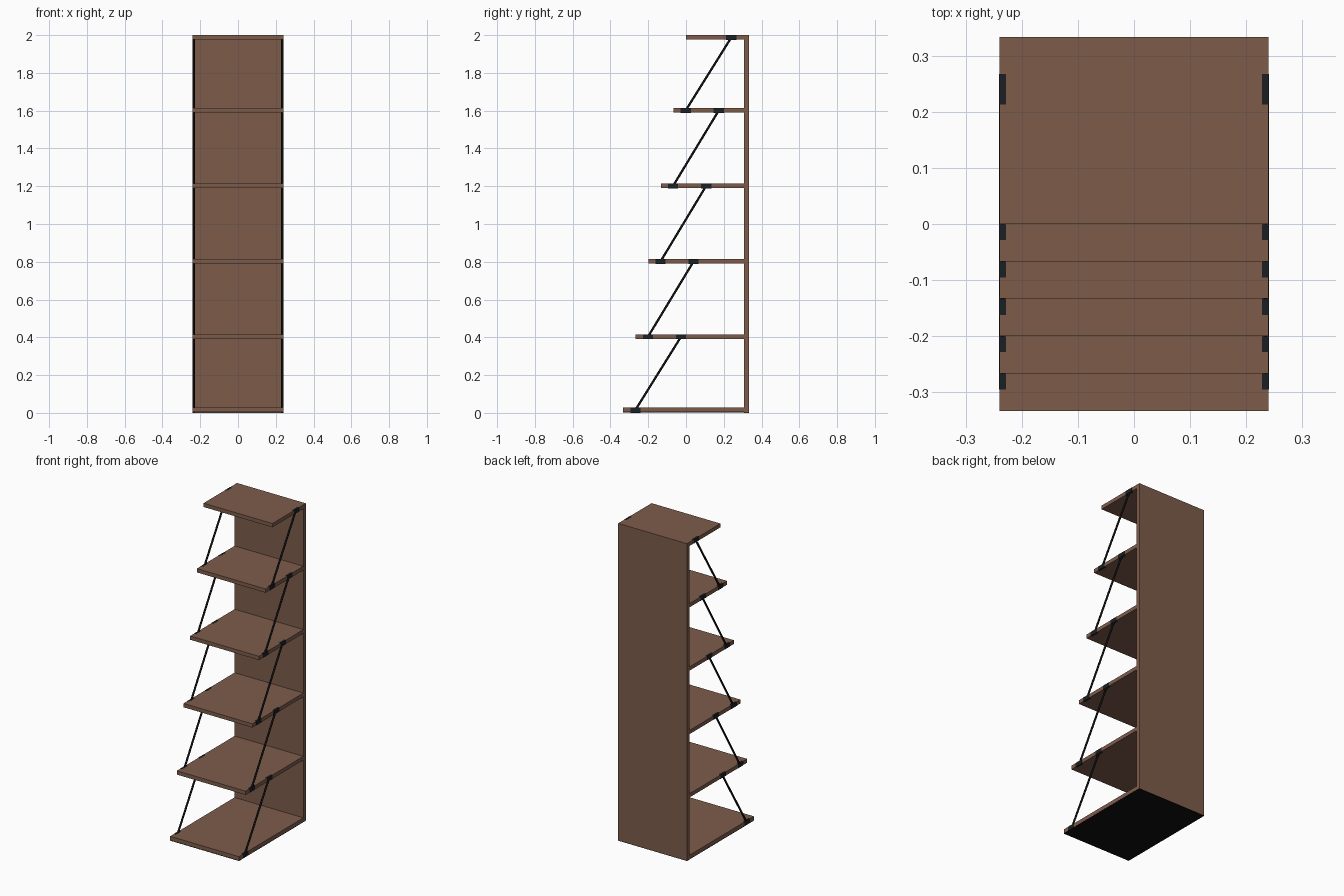
import bpy, math
from mathutils import Vector

if "Cube" in bpy.data.objects:
    bpy.data.objects.remove(bpy.data.objects["Cube"])


def material(name, rgb):
    m = bpy.data.materials.new(name)
    m.diffuse_color = (*rgb, 1.0)
    m.use_nodes = True
    m.node_tree.nodes["Principled BSDF"].inputs["Base Color"].default_value = m.diffuse_color
    return m


WOOD = material("brown wood", (0.205, 0.107, 0.071))
CLIP = material("charcoal bracket", (0.012, 0.014, 0.016))
BLACK = material("black metal", (0.005, 0.005, 0.005))


def box(name, lo, hi, mat):
    bpy.ops.mesh.primitive_cube_add(size=1)
    o = bpy.context.object
    o.name = name
    lo, hi = Vector(lo), Vector(hi)
    size, mid = hi - lo, (hi + lo) / 2
    for v in o.data.vertices:
        v.co = Vector(a * b for a, b in zip(v.co, size)) + mid
    o.data.materials.append(mat)
    return o


def rod(name, a, b, radius, mat):
    a, b = Vector(a), Vector(b)
    bpy.ops.mesh.primitive_cylinder_add(vertices=16, radius=radius, depth=(b - a).length,
                                        location=(a + b) / 2)
    o = bpy.context.object
    o.name = name
    o.rotation_euler = (b - a).to_track_quat('Z', 'Y').to_euler()
    o.data.materials.append(mat)
    bpy.ops.object.shade_smooth_by_angle(angle=math.radians(40))
    return o


HW, DEPTH, PANEL_Y, T = 0.24, 0.333, 0.308, 0.024
BASE = 0.003
shelf_z = [0.0155, 0.403, 0.802, 1.202, 1.601, 1.988]   # shelf centre heights
front_y = [-DEPTH + i * DEPTH / 5 for i in range(6)]

# back panel and dark underside pad
box("back_panel", (-HW, PANEL_Y, BASE), (HW, DEPTH, 2.0), WOOD)
box("base_pad", (-HW, -DEPTH, 0), (HW, DEPTH, BASE), BLACK)

# shelves, each one shallower than the one below
for i, (z, y) in enumerate(zip(shelf_z, front_y)):
    box(f"shelf_{i + 1}", (-HW, y, z - T / 2), (HW, PANEL_Y, z + T / 2), WOOD)

# brackets wrapping the shelf ends, and slanted rods between them
for side, s in (("left", -1), ("right", 1)):
    def bracket(name, y, z):
        x0, x1 = sorted((s * 0.228, s * 0.2407))
        h = T / 2 + 0.0008
        box(name, (x0, y - 0.027, z - h), (x1, y + 0.027, z + h), CLIP)

    for i in range(5):
        y0, y1 = front_y[i] + 0.065, front_y[i + 1] + 0.24
        z0, z1 = shelf_z[i], shelf_z[i + 1]
        bracket(f"{side}_lower_bracket_{i + 1}", y0, z0)
        bracket(f"{side}_upper_bracket_{i + 1}", y1, z1)
        rod(f"{side}_rod_{i + 1}", (s * 0.2345, y0, z0), (s * 0.2345, y1, z1), 0.006, BLACK)
